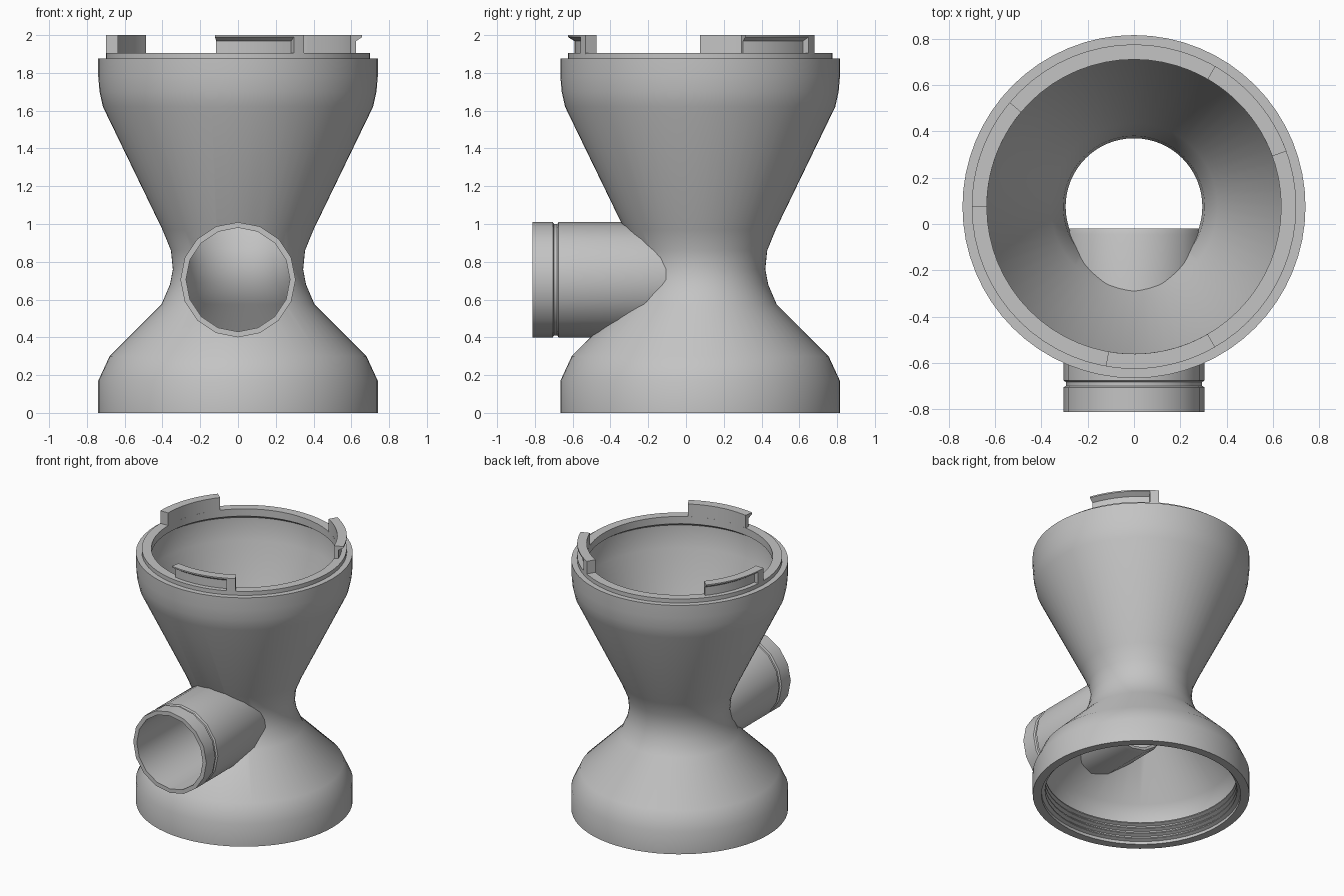
import bpy, bmesh, math
from mathutils import Matrix

cube = bpy.data.objects.get("Cube")
if cube:
    bpy.data.objects.remove(cube, do_unlink=True)

AXIS_Y = 0.075          # vertical axis of the body
PIPE_Z = 0.705          # height of the side pipe

grey = bpy.data.materials.new("plain_grey")
grey.use_nodes = True
colour = (0.55, 0.55, 0.55, 1)
grey.diffuse_color = colour
grey.node_tree.nodes["Principled BSDF"].inputs["Base Color"].default_value = colour


def sweep(name, profile, segments, matrix, start=0, end=360, smooth=35):
    """Turn a closed (radius, height) profile about z, fully or over an arc."""
    full = end - start >= 360
    bm = bmesh.new()
    rings = []
    for i in range(segments if full else segments + 1):
        a = math.radians(start + (end - start) * i / segments)
        rings.append([bm.verts.new((r * math.cos(a), r * math.sin(a), z))
                      for r, z in profile])
    n = len(profile)
    for i in range(segments):
        a, b = rings[i], rings[(i + 1) % len(rings)]
        for j in range(n):
            k = (j + 1) % n
            bm.faces.new((a[j], b[j], b[k], a[k]))
    if not full:
        bm.faces.new(rings[0])
        bm.faces.new(rings[-1])
    bmesh.ops.recalc_face_normals(bm, faces=bm.faces)
    bmesh.ops.transform(bm, matrix=matrix, verts=bm.verts)
    mesh = bpy.data.meshes.new(name)
    bm.to_mesh(mesh)
    bm.free()
    mesh.materials.append(grey)
    obj = bpy.data.objects.new(name, mesh)
    bpy.context.collection.objects.link(obj)
    shade(obj, smooth)
    return obj


def shade(obj, angle):
    bpy.ops.object.select_all(action='DESELECT')
    obj.select_set(True)
    bpy.context.view_layer.objects.active = obj
    bpy.ops.object.shade_smooth_by_angle(angle=math.radians(angle))


upright = Matrix.Translation((0, AXIS_Y, 0))
forward = Matrix.Translation((0, 0, PIPE_Z)) @ Matrix.Rotation(math.radians(90), 4, 'X')

# Hollow hourglass body: outside going up, stepped rim, inside going down
outside = [(0.74, 0), (0.74, 0.17), (0.68, 0.3), (0.405, 0.575), (0.36, 0.68),
           (0.345, 0.76), (0.355, 0.86), (0.4, 0.97), (0.715, 1.62),
           (0.733, 1.7), (0.74, 1.78), (0.74, 1.875)]
rim = [(0.7, 1.875), (0.7, 1.905), (0.635, 1.905), (0.635, 1.85)]
inside = [(0.68, 1.82), (0.675, 1.65), (0.36, 1.0), (0.305, 0.87), (0.295, 0.78),
          (0.305, 0.69), (0.36, 0.575), (0.635, 0.29), (0.68, 0.19)]

# Screw ridges inside the base
threads = []
for i in range(4):
    z = 0.17 - i * 0.04
    threads += [(0.68, z), (0.655, z - 0.01), (0.655, z - 0.018), (0.68, z - 0.028)]
body = sweep("hourglass_body", outside + rim + inside + threads + [(0.68, 0)],
             64, upright)

# Opening where the pipe passes through the body wall
cutter = sweep("pipe_opening_cutter", [(0.288, 0.05), (0.288, 0.9), (0.001, 0.9),
                                       (0.001, 0.05)], 16, forward)
cutter.hide_render = True
cut = body.modifiers.new("pipe_opening", 'BOOLEAN')
cut.operation = 'DIFFERENCE'
cut.solver = 'EXACT'
cut.object = cutter
bpy.context.view_layer.objects.active = body
bpy.ops.object.modifier_apply(modifier=cut.name)
bpy.data.objects.remove(cutter, do_unlink=True)
shade(body, 35)

# Side pipe with a shallow ring groove, reaching into the neck
sweep("side_pipe",
      [(0.275, 0.02), (0.295, 0.02), (0.305, 0.045), (0.305, 0.675),
       (0.294, 0.682), (0.294, 0.698), (0.305, 0.705), (0.305, 0.812),
       (0.275, 0.812)], 16, forward)

# Three twist-lock hooks on the rim, each with a stop block at one end
hook = [(0.635, 1.9), (0.665, 1.9), (0.665, 1.968), (0.7, 1.99), (0.7, 2), (0.635, 2)]
block = [(0.635, 1.9), (0.7, 1.9), (0.7, 2), (0.635, 2)]
for i in range(3):
    first = 20 + 120 * i
    sweep(f"rim_hook_{i + 1}", hook, 10, upright, first, first + 35)
    sweep(f"hook_stop_{i + 1}", block, 2, upright, first + 35, first + 40)
